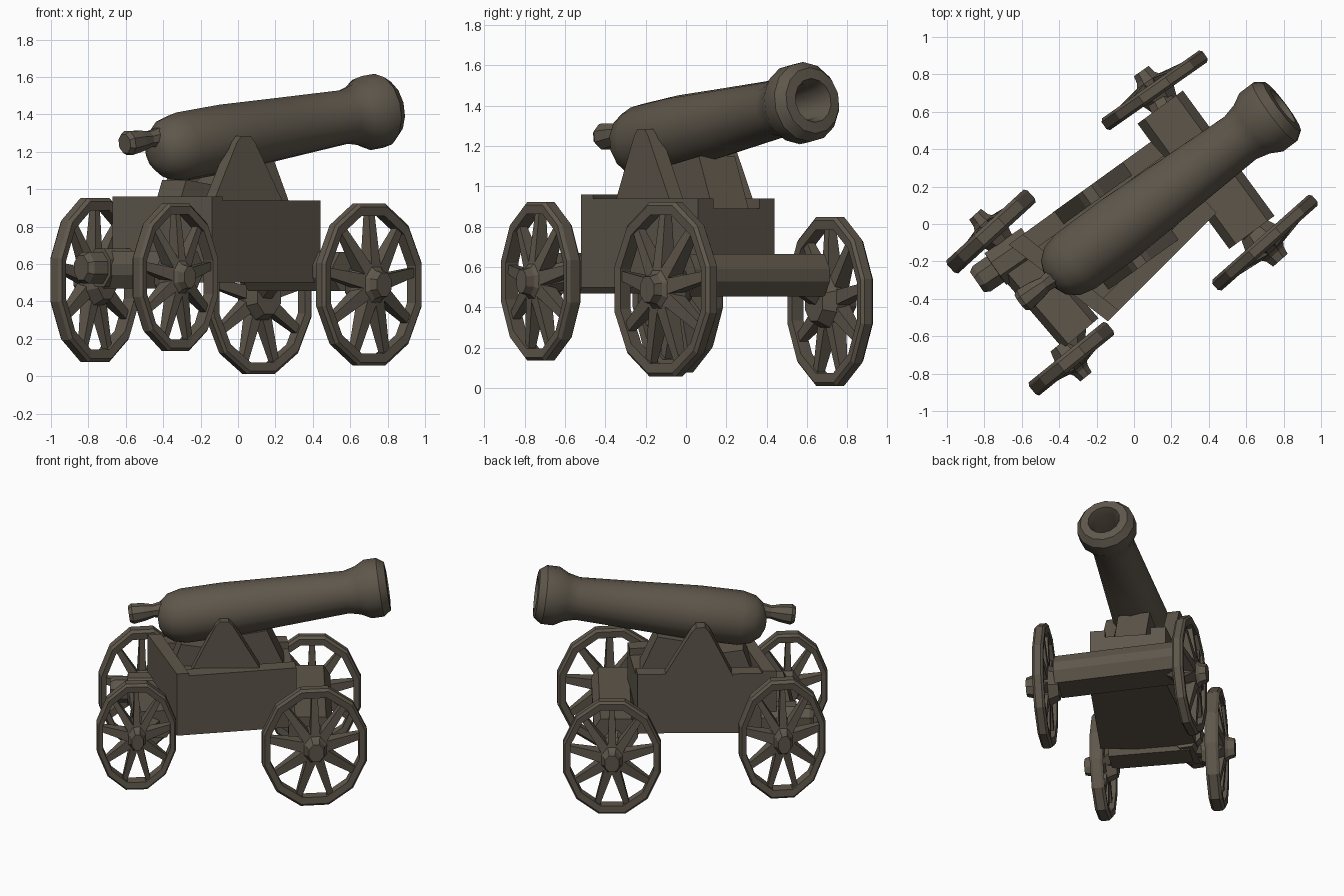
import bpy, bmesh, math
from mathutils import Vector, Matrix

if "Cube" in bpy.data.objects:
    bpy.data.objects.remove(bpy.data.objects["Cube"])

mat = bpy.data.materials.new("weathered dark bronze brown")
mat.diffuse_color = (0.112, 0.094, 0.070, 1)
mat.use_nodes = True
mat.node_tree.nodes["Principled BSDF"].inputs["Base Color"].default_value = mat.diffuse_color

HEAD = math.radians(35.7)
# local frame: x along the carriage heading, y to its left
FRAME = Matrix.Translation((0, 0.06, 0)) @ Matrix.Rotation(HEAD, 4, 'Z')
# the barrel is turned a little further
BARREL = (Matrix.Translation((0, 0.035, 1.283)) @ Matrix.Rotation(math.radians(36.8), 4, 'Z')
          @ Matrix.Rotation(-math.atan(0.145), 4, 'Y'))


def finish(name, bm, mw=None, smooth=None):
    if mw is not None:
        bmesh.ops.transform(bm, matrix=mw, verts=bm.verts)
    bmesh.ops.recalc_face_normals(bm, faces=bm.faces)
    me = bpy.data.meshes.new(name)
    bm.to_mesh(me)
    bm.free()
    me.materials.append(mat)
    ob = bpy.data.objects.new(name, me)
    bpy.context.collection.objects.link(ob)
    if smooth:
        bpy.context.view_layer.objects.active = ob
        ob.select_set(True)
        bpy.ops.object.shade_smooth_by_angle(angle=math.radians(smooth))
        ob.select_set(False)
    return ob


def loft(bm, rings, closed=False):
    """Skin a list of point rings; closed joins the last to the first."""
    vs = [[bm.verts.new(p) for p in r] for r in rings]
    n = len(vs[0])
    pairs = list(zip(vs, vs[1:])) + ([(vs[-1], vs[0])] if closed else [])
    for a, b in pairs:
        for i in range(n):
            j = (i + 1) % n
            bm.faces.new((a[i], a[j], b[j], b[i]))
    if not closed:
        bm.faces.new(vs[0])
        bm.faces.new(vs[-1])


def lathe(bm, profile, n, mw=Matrix(), closed=False):
    """Revolve (position, radius) pairs round the local x axis."""
    loft(bm, [[mw @ Vector((u, r * math.cos(2 * math.pi * (i + .5) / n),
                            r * math.sin(2 * math.pi * (i + .5) / n)))
               for i in range(n)] for u, r in profile], closed)


def between(p, q):
    """Matrix taking the x axis onto the line p to q, keeping z upward."""
    d = (Vector(q) - Vector(p)).normalized()
    y = Vector((0, 0, 1)).cross(d).normalized()
    m = Matrix((d, y, d.cross(y))).transposed().to_4x4()
    return Matrix.Translation(p) @ m


# ---- barrel and knob ----
bm = bmesh.new()
lathe(bm, [(-.565, .06), (-.54, .115), (-.48, .163), (-.39, .185), (-.1, .185),
           (.0, .18), (.3, .165), (.72, .145), (.80, .165), (.865, .20),
           (.95, .20), (1.0, .165), (1.005, .11), (.95, .09), (.74, .075)], 14)
finish("barrel", bm, BARREL, 32)

bm = bmesh.new()
lathe(bm, [(-.765, .055), (-.74, .07), (-.66, .06), (-.60, .045), (-.52, .06)], 8)
finish("breech_knob", bm, Matrix.Translation((0, 0, .07)) @ BARREL)

# ---- carriage body: tapered box with raised side rails ----
RL, RR, FR, FL = [Vector(p) for p in
                  ((-.67, -.11, 0), (-.14, -.52, 0), (.44, .06, 0), (.09, .44, 0))]


def slab(name, corners, z0, z1):
    bm = bmesh.new()
    loft(bm, [[(p.x, p.y, z) for p in corners] for z in (z0, z1)])
    return finish(name, bm)


slab("carriage_body", (RL, RR, FR, FL), .50, .89)
for side, a, b, c, d in (("right", RR, FR, FL, RL), ("left", RL, FL, FR, RR)):
    slab(side + "_rail", (a, b, b.lerp(c, .2), a.lerp(d, .16)), .88, .94)
slab("rear_rail", (RL, RR, RR.lerp(FR, .1), RL.lerp(FL, .1)), .88, .96)


# ---- brackets and support, as side profiles extruded across the carriage ----
def side_profile(name, pts, v0, v1):
    bm = bmesh.new()
    loft(bm, [[(u, v, z) for u, z in pts] for v in (v0, v1)])
    return finish(name, bm, FRAME)


for name, s in (("right_bracket", -1), ("left_bracket", 1)):
    side_profile(name, [(-.35, .92), (.12, .92), (-.07, 1.25), (-.10, 1.285),
                        (-.16, 1.285), (-.19, 1.25)], s * .17, s * .255)
side_profile("barrel_support", [(-.48, .88), (.28, .88), (.16, 1.15), (-.12, 1.10),
                                (-.22, 1.02), (-.42, 1.05)], -.11, .11)

# ---- axles: chamfered beams with short stubs to the hubs ----
WHEELS = {  # centre, horizontal and vertical radius, heading, outward side, half thickness
    "rear_left": ((-.765, -.04, .515), .30, .445, 42.5, 1, .047),
    "rear_right": ((-.335, -.72, .53), .275, .40, 39, -1, .045),
    "front_left": ((.11, .715, .43), .338, .425, 35, 1, .038),
    "front_right": ((.70, -.10, .49), .365, .44, 41.5, -1, .038),
}


def beam(name, p, q, w, h):
    c = .3
    prof = [(w, -h * c), (w, h * c), (w * (1 - c), h), (-w * (1 - c), h),
            (-w, h * c), (-w, -h * c), (-w * (1 - c), -h), (w * (1 - c), -h)]
    L = (Vector(q) - Vector(p)).length
    bm = bmesh.new()
    loft(bm, [[(x, y, z) for y, z in prof] for x in (0, L)])
    finish(name, bm, between(p, q))


BEAMS = {"front": ((.14, .625, .56), (.63, -.045, .56), .15, .105),
         "rear": ((-.645, -.165, .57), (-.285, -.585, .57), .125, .10)}
for end, (p, q, w, h) in BEAMS.items():
    beam(end + "_axle_beam", p, q, w, h)
    p, q = Vector(p), Vector(q)
    for side, t in (("_left", .12), ("_right", .88)):
        hub, inner = Vector(WHEELS[end + side][0]), p.lerp(q, t)
        bm = bmesh.new()
        lathe(bm, [(0, .07), ((inner - hub).length, .08)], 8, between(hub, inner))
        finish(end + side + "_axle_stub", bm)

# stub sticking out behind the rear axle
bm = bmesh.new()
lathe(bm, [(0, .07), (.03, .09), (.12, .09), (.121, .112), (.36, .112)], 8,
      between((-.84, -.31, .58), (-.55, -.11, .58)))
finish("rear_stub", bm)

# ---- wheels: 12-sided rim, tapered spokes and a conical hub ----
for name, (c, rx, rz, yaw, s, t) in WHEELS.items():
    bm = bmesh.new()
    # wheel axis is local x here, pointing outward; y and z are the unit disc
    lathe(bm, [(-t, .95), (-t * .6, .99), (t * .6, .99), (t, .95),
               (t * .9, .84), (-t * .9, .84)], 12, closed=True)
    for k in range(9):
        a = 2 * math.pi * (k + .25) / 9
        rad = Vector((0, math.cos(a), math.sin(a)))
        tan = Vector((0, -math.sin(a), math.cos(a)))
        ax = Vector((1, 0, 0))
        loft(bm, [[rad * r + tan * (i * w) + ax * (j * d + x)
                   for i, j in ((-1, -1), (1, -1), (1, 1), (-1, 1))]
                  for r, w, d, x in ((.12, .09, .05, .015), (.88, .052, .02, 0))])
    lathe(bm, [(-.10, .24), (-.03, .32), (.035, .28), (.08, .18), (.125, .15)], 8)
    m = (Matrix.Translation(c) @ Matrix.Rotation(math.radians(yaw) + s * math.pi / 2, 4, 'Z')
         @ Matrix.Diagonal((1, rx * 1.02, rz * 1.03, 1)))
    finish(name + "_wheel", bm, m)
